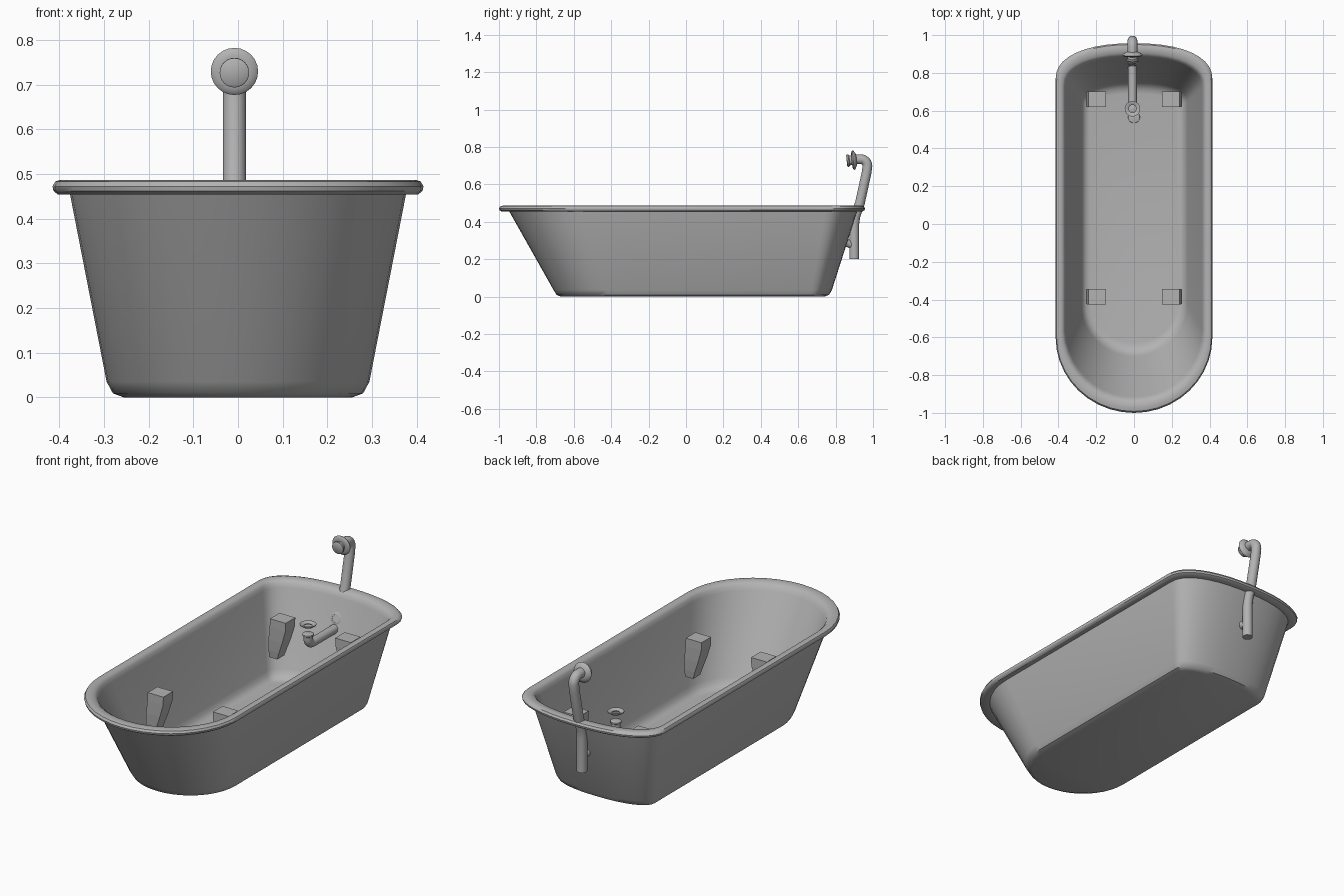
import bpy, bmesh, math
from mathutils import Vector

cube = bpy.data.objects.get("Cube")
if cube:
    bpy.data.objects.remove(cube)

GREY = (0.45, 0.45, 0.45, 1)
enamel = bpy.data.materials.new("plain_grey")
enamel.use_nodes = True
enamel.diffuse_color = GREY
enamel.node_tree.nodes["Principled BSDF"].inputs["Base Color"].default_value = GREY
PIPE_X = -0.008


def finish(obj, smooth=True):
    bpy.context.view_layer.objects.active = obj
    for other in bpy.context.selected_objects:
        other.select_set(False)
    obj.select_set(True)
    if smooth:
        bpy.ops.object.shade_smooth_by_angle(angle=math.radians(40))
    return obj


def loft(name, rings, smooth=True, closed=False):
    """Skin a list of equal-length point rings, capping both ends unless closed."""
    bm = bmesh.new()
    loops = [[bm.verts.new(p) for p in ring] for ring in rings]
    pairs = list(zip(loops, loops[1:]))
    if closed:
        pairs.append((loops[-1], loops[0]))
    else:
        bm.faces.new(loops[0])
        bm.faces.new(loops[-1])
    n = len(loops[0])
    for a, b in pairs:
        for i in range(n):
            j = (i + 1) % n
            bm.faces.new((a[i], a[j], b[j], b[i]))
    bmesh.ops.recalc_face_normals(bm, faces=bm.faces)
    mesh = bpy.data.meshes.new(name)
    bm.to_mesh(mesh)
    bm.free()
    mesh.materials.append(enamel)
    obj = bpy.data.objects.new(name, mesh)
    bpy.context.collection.objects.link(obj)
    return finish(obj, smooth)


def circle(center, axis, radius, n=24):
    """Ring of points about an axis through the center."""
    turn = Vector((0, 0, 1)).rotation_difference(Vector(axis))
    return [Vector(center) + turn @ Vector((radius * math.cos(t), radius * math.sin(t), 0))
            for t in (2 * math.pi * i / n for i in range(n))]


def lathe(name, center, axis, profile, closed=False):
    """Profile is a list of (distance along axis, radius)."""
    axis = Vector(axis).normalized()
    return loft(name, [circle(Vector(center) + axis * d, axis, r) for d, r in profile],
                closed=closed)


def pipe(name, points, radius):
    """Round pipe in the y-z plane through (y, z) points."""
    pts = [Vector((PIPE_X, y, z)) for y, z in points]
    rings = []
    for i, p in enumerate(pts):
        before = (p - pts[max(i - 1, 0)]).normalized()
        after = (pts[min(i + 1, len(pts) - 1)] - p).normalized()
        tangent = (before + after).normalized()
        # keep the ring orientation steady by building it from the x axis
        side = Vector((1, 0, 0))
        up = tangent.cross(side)
        rings.append([p + radius * (math.cos(t) * side + math.sin(t) * up)
                      for t in (math.pi * k / 10 for k in range(20))])
    return loft(name, rings)


def tub_ring(hx, front, back, front_arc, back_arc, z, n=20):
    """Plan outline: half-ellipse front, straight sides, flatter back."""
    pts = []
    for i in range(n + 1):
        t = math.pi * i / n
        c, s = math.cos(t), math.sin(t)
        x = math.copysign(abs(c) ** 0.88, c)
        pts.append((hx * x, back - back_arc + back_arc * abs(s) ** 0.88, z))
    for i in range(n + 1):
        t = math.pi * (1 + i / n)
        pts.append((hx * math.cos(t), front + front_arc + front_arc * math.sin(t), z))
    return pts


# Tub: outer shell, rolled rim, inner shell and floor
loft("bathtub", [tub_ring(*s) for s in (
    (0.255, -0.67, 0.74, 0.25, 0.08, 0),
    (0.28, -0.692, 0.765, 0.27, 0.10, 0.009),
    (0.294, -0.708, 0.78, 0.28, 0.11, 0.035),
    (0.376, -0.945, 0.915, 0.37, 0.17, 0.455),
    (0.403, -0.985, 0.943, 0.39, 0.19, 0.454),
    (0.413, -0.998, 0.955, 0.40, 0.19, 0.462),
    (0.415, -1.0, 0.957, 0.40, 0.19, 0.472),
    (0.409, -0.992, 0.95, 0.39, 0.19, 0.483),
    (0.397, -0.974, 0.935, 0.38, 0.18, 0.487),
    (0.378, -0.945, 0.905, 0.37, 0.17, 0.484),
    (0.367, -0.928, 0.89, 0.36, 0.16, 0.472),
    (0.361, -0.915, 0.88, 0.355, 0.155, 0.45),
    (0.282, -0.70, 0.755, 0.28, 0.11, 0.07),
    (0.272, -0.685, 0.74, 0.27, 0.10, 0.045),
    (0.255, -0.66, 0.715, 0.25, 0.08, 0.028),
    (0.235, -0.63, 0.69, 0.23, 0.07, 0.024),
)])

# Four curved feet: (centre x, z, half width, half depth) from top to bottom
FOOT = ((0.195, 0.375, 0.047, 0.041), (0.197, 0.33, 0.047, 0.041),
        (0.212, 0.26, 0.041, 0.039), (0.224, 0.20, 0.031, 0.035),
        (0.23, 0.16, 0.024, 0.03))
for side, label in ((1, "left"), (-1, "right")):
    for y, end in ((0.66, "back"), (-0.385, "front")):
        loft(f"{end}_{label}_foot",
             [[(side * cx + i * w, y + j * d, z)
               for i, j in ((-1, -1), (1, -1), (1, 1), (-1, 1))]
              for cx, z, w, d in FOOT], smooth=False)

# Supply pipe behind the tub, bending forward at the top
bend = [(0.935 + 0.035 * math.cos(t), 0.698 + 0.036 * math.sin(t))
        for t in (math.pi * k / 12 for k in range(7))]
pipe("supply_pipe", [(0.90, 0.2), (0.90, 0.39), (0.906, 0.43), (0.93, 0.50),
                     (0.965, 0.66)] + bend + [(0.895, 0.734)], 0.026)

# Flange and knob on the end of the supply pipe
lathe("pipe_flange", (PIPE_X, 0.90, 0.73), (0, -1, -0.1),
      [(-0.012, 0.03), (0, 0.05), (0.006, 0.053), (0.011, 0.048), (0.014, 0.036)])
lathe("pipe_knob", (PIPE_X, 0.90, 0.73), (0, -1, -0.1),
      [(0, 0.024), (0.026, 0.026), (0.03, 0.033), (0.038, 0.033), (0.041, 0.029)])

# Short overflow branch through the back wall, with its collar inside
lathe("overflow_branch", (PIPE_X, 0.90, 0.27), (0, -1, 0.45),
      [(0, 0.02), (0.05, 0.022), (0.06, 0.03), (0.068, 0.03)])
lathe("overflow_collar", (PIPE_X, 0.853, 0.35), (0, -1, 0.3),
      [(-0.01, 0.034), (0.004, 0.034), (0.008, 0.028), (0.008, 0.02), (-0.01, 0.02)],
      closed=True)

# Waste elbow and the loose ring above it
elbow = [(0.645 - 0.035 * math.cos(t), 0.335 - 0.035 * math.sin(t))
         for t in (math.pi * k / 12 for k in range(7))]
pipe("waste_elbow", [(0.61, 0.36)] + elbow + [(0.84, 0.30)], 0.023)
lathe("elbow_lip", (PIPE_X, 0.61, 0.348), (0, 0, 1),
      [(0, 0.024), (0.003, 0.028), (0.012, 0.028), (0.015, 0.024)])
lathe("waste_ring", (PIPE_X, 0.61, 0.40), (0, 0, 1),
      [(0, 0.02), (0, 0.028), (0.009, 0.041), (0.013, 0.041), (0.013, 0.033), (0.005, 0.02)],
      closed=True)

# Drain in the floor
lathe("floor_drain", (0, 0.565, 0.022), (0, 0, 1), [(0, 0.032), (0.005, 0.03), (0.007, 0.022)])
